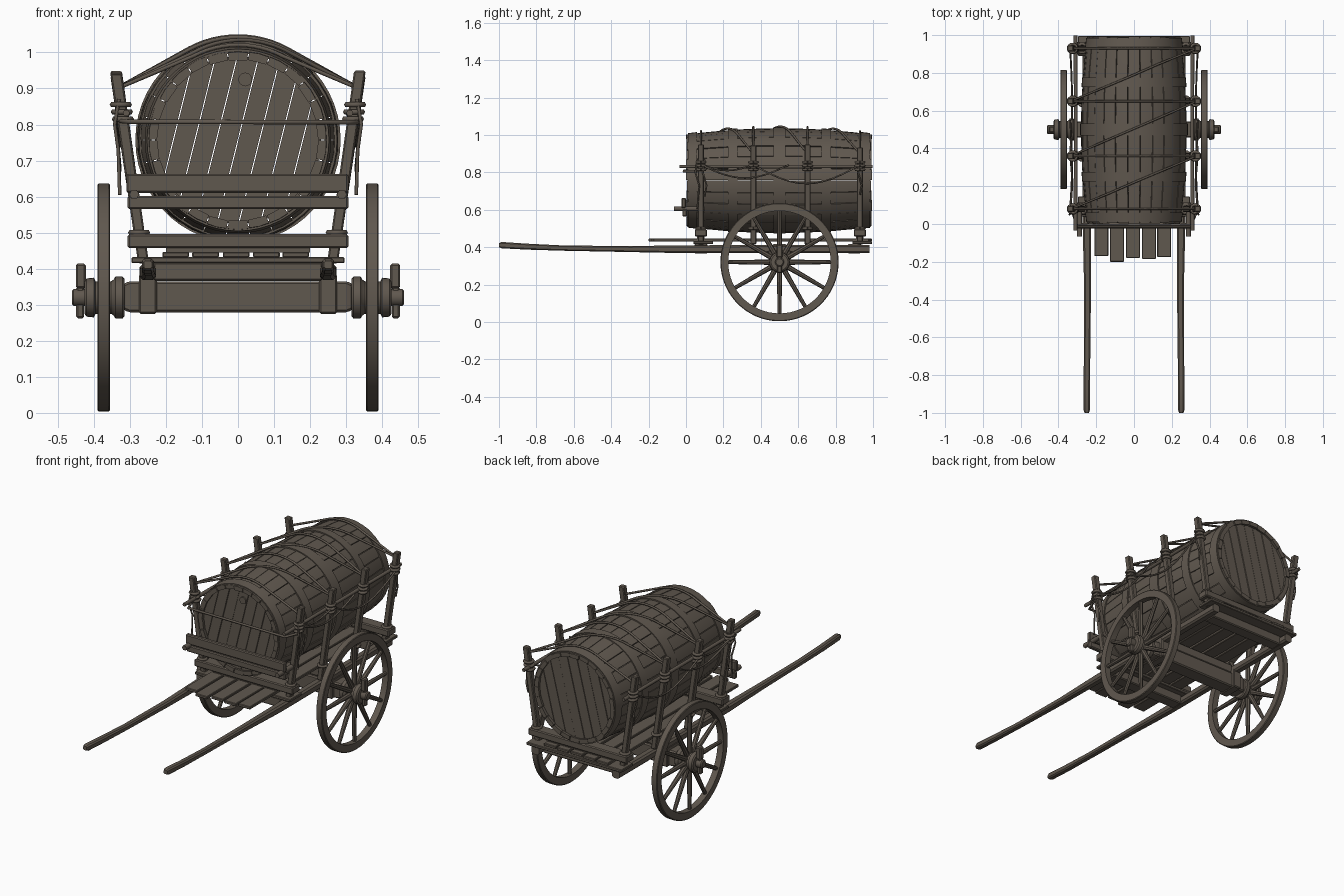
import bpy, bmesh, math, random
from mathutils import Vector, Matrix

if "Cube" in bpy.data.objects:
    bpy.data.objects.remove(bpy.data.objects["Cube"])

random.seed(4)
wood = bpy.data.materials.new("weathered_wood")
wood.diffuse_color = (0.118, 0.098, 0.078, 1)
wood.use_nodes = True
wood.node_tree.nodes["Principled BSDF"].inputs["Base Color"].default_value = wood.diffuse_color
CZ = 0.757          # barrel axis height


def finish(name, bm, smooth=False, bevel=0.0):
    bmesh.ops.recalc_face_normals(bm, faces=bm.faces)
    me = bpy.data.meshes.new(name)
    bm.to_mesh(me)
    bm.free()
    ob = bpy.data.objects.new(name, me)
    bpy.context.collection.objects.link(ob)
    me.materials.append(wood)
    if bevel:
        m = ob.modifiers.new("soft_edges", 'BEVEL')
        m.width, m.segments, m.limit_method = bevel, 1, 'ANGLE'
    if smooth:
        bpy.ops.object.select_all(action='DESELECT')
        ob.select_set(True)
        bpy.context.view_layer.objects.active = ob
        bpy.ops.object.shade_smooth_by_angle(angle=math.radians(35))
    return ob


def loft(bm, rings, closed=False):
    """Skin equal-sized rings of points; cap the ends unless closed."""
    vs = [[bm.verts.new(p) for p in r] for r in rings]
    n = len(vs[0])
    for i in range(len(vs) if closed else len(vs) - 1):
        a, b = vs[i], vs[(i + 1) % len(vs)]
        for j in range(n):
            k = (j + 1) % n
            bm.faces.new((a[j], a[k], b[k], b[j]))
    if not closed:
        bm.faces.new(vs[0])
        bm.faces.new(vs[-1])


def box(name, x, y, z, bevel=0.005):
    bm = bmesh.new()
    loft(bm, [[(x[0], b, c), (x[1], b, c), (x[1], b, d), (x[0], b, d)]
              for b in y for c, d in [z]])
    return finish(name, bm, bevel=bevel)


def lathe_x(bm, profile, centre, n=24, closed=False):
    """Revolve (x, radius) pairs about an x-directed axis."""
    loft(bm, [[(x, centre[0] + r * math.cos(2 * math.pi * j / n),
                centre[1] + r * math.sin(2 * math.pi * j / n)) for j in range(n)]
              for x, r in profile], closed)


def rope(name, pts, r=0.006):
    cu = bpy.data.curves.new(name, 'CURVE')
    cu.dimensions, cu.bevel_depth, cu.bevel_resolution = '3D', r, 1
    cu.use_fill_caps = True
    sp = cu.splines.new('POLY')
    sp.points.add(len(pts) - 1)
    for p, q in zip(sp.points, pts):
        p.co = (*q, 1)
    ob = bpy.data.objects.new(name, cu)
    bpy.context.collection.objects.link(ob)
    cu.materials.append(wood)
    bpy.ops.object.select_all(action='DESELECT')
    ob.select_set(True)
    bpy.context.view_layer.objects.active = ob
    bpy.ops.object.convert(target='MESH')


def radius(y):
    return 0.245 + 0.034 * (1 - (2 * y - 1) ** 2)


# barrel staves, each a curved board
bm = bmesh.new()
N = 26
for i in range(N):
    a0, a1 = 2 * math.pi * (i + 0.025) / N, 2 * math.pi * (i + 0.975) / N
    off, e = random.uniform(-0.002, 0.002), random.uniform(0, 0.008)
    rings = []
    for k in range(11):
        y = e + (0.994 - 2 * e) * k / 10
        r = radius(y) + off
        rings.append([(q * math.cos(a), y, CZ + q * math.sin(a)) for q, a in
                      ((r, a0), (r + 0.001, (a0 + a1) / 2), (r, a1), (r - 0.022, a1), (r - 0.022, a0))])
    loft(bm, rings)
finish("barrel_staves", bm, True)

# barrel hoops
for i, (y, w) in enumerate(((0.035, 0.05), (0.25, 0.05), (0.5, 0.065), (0.75, 0.05), (0.96, 0.05))):
    bm = bmesh.new()
    rings = []
    for yy, o in ((y - w / 2, -0.006), (y - w / 2, 0.006), (y + w / 2, 0.006), (y + w / 2, -0.006)):
        r = radius(yy) + o
        rings.append([(r * math.cos(2 * math.pi * j / 52), yy, CZ + r * math.sin(2 * math.pi * j / 52))
                      for j in range(52)])
    loft(bm, rings, True)
    finish("barrel_hoop_%d" % i, bm, True)

# barrel heads made of slanted boards
for name, y0, y1 in (("front_head", 0.022, 0.045), ("back_head", 0.952, 0.975)):
    bm = bmesh.new()
    R, n, t = 0.232, 8, math.radians(-14)
    for i in range(n):
        a, b = (-R + 2 * R * i / n) + 0.0015, (-R + 2 * R * (i + 1) / n) - 0.0015
        us = [a + (b - a) * k / 5 for k in range(6)]
        h = [math.sqrt(max(R * R - u * u, 1e-5)) for u in us]
        pts = [(u, v) for u, v in zip(us, h)] + [(u, -v) for u, v in zip(us[::-1], h[::-1])]
        j = random.uniform(-0.002, 0.002)
        loft(bm, [[(u * math.cos(t) - v * math.sin(t), y, CZ + u * math.sin(t) + v * math.cos(t))
                   for u, v in pts] for y in (y0 + j, y1 + j)])
    finish(name, bm)

# bung on the front head
bm = bmesh.new()
bmesh.ops.create_cone(bm, cap_ends=True, segments=16, radius1=0.019, radius2=0.019, depth=0.02,
                      matrix=Matrix.Translation((0.02, 0.022, 0.925)) @ Matrix.Rotation(math.pi / 2, 4, 'X'))
finish("bung", bm, True)

# deck planks
for i, (x, y) in enumerate(((-0.173, -0.17), (-0.09, -0.2), (-0.005, -0.18), (0.079, -0.185), (0.16, -0.175))):
    box("deck_plank_%d" % i, (x - 0.037, x + 0.037), (y, 0.985 + random.uniform(-0.01, 0.015)),
        (0.431, 0.447), 0.003)

# cross members: bearers under the barrel, boards under the deck, joists
for i, y in enumerate((0.08, 0.93)):
    box("barrel_bearer_%d" % i, (-0.306, 0.306), (y - 0.033, y + 0.033), (0.457, 0.496))
    box("bearer_packing_%d" % i, (-0.2, 0.2), (y - 0.02, y + 0.02), (0.445, 0.459), 0)
    box("deck_batten_%d" % i, (-0.296, 0.296), (y - 0.04, y + 0.065), (0.416, 0.432), 0.003)
for i, y in enumerate((0.08, 0.5, 0.9)):
    box("joist_%d" % i, (-0.235, 0.235), (y - 0.035, y + 0.035), (0.366, 0.418))
box("front_board_lower", (-0.306, 0.306), (-0.02, 0.005), (0.565, 0.602))
box("front_board_upper", (-0.31, 0.306), (-0.025, 0.0), (0.61, 0.663))

# axle
bm = bmesh.new()
loft(bm, [[(x, 0.5 - s, 0.322 - s), (x, 0.5 + s, 0.322 - s), (x, 0.5 + s, 0.322 + s), (x, 0.5 - s, 0.322 + s)]
          for x, s in ((-0.325, 0.03), (-0.305, 0.043), (0.305, 0.043), (0.325, 0.03))])
finish("axle_beam", bm, bevel=0.006)

stake_y = (0.08, 0.36, 0.65, 0.93)
for s, side in ((-1, "left"), (1, "right")):
    # wheel rim with rectangular section
    bm = bmesh.new()
    c = (0.5, 0.32)
    lathe_x(bm, [(s * 0.355, 0.274), (s * 0.355, 0.312), (s * 0.358, 0.316), (s * 0.387, 0.316),
                 (s * 0.39, 0.312), (s * 0.39, 0.274)], c, 60, True)
    finish(side + "_wheel_rim", bm, True)
    # wheel spokes
    bm = bmesh.new()
    for i in range(12):
        a = math.pi / 2 + i * math.pi / 6
        d, p = Vector((0, math.cos(a), math.sin(a))), Vector((0, -math.sin(a), math.cos(a)))
        o, ux = Vector((s * 0.372, 0.5, 0.32)), Vector((1, 0, 0))
        loft(bm, [[o + d * r + p * (w * math.cos(q)) + ux * (w * math.sin(q))
                   for q in [math.pi * k / 4 for k in range(8)]]
                  for r, w in ((0.03, 0.015), (0.1, 0.0135), (0.28, 0.01))])
    finish(side + "_wheel_spokes", bm, True)
    # hub with collars and axle end
    bm = bmesh.new()
    lathe_x(bm, [(s * x, r) for x, r in (
        (0.29, 0.028), (0.315, 0.028), (0.315, 0.052), (0.32, 0.058), (0.34, 0.058), (0.345, 0.05),
        (0.352, 0.045), (0.395, 0.045), (0.4, 0.055), (0.42, 0.053), (0.426, 0.045), (0.426, 0.024),
        (0.456, 0.024), (0.461, 0.018))], c)
    finish(side + "_wheel_hub", bm, True)
    box(side + "_linchpin", (s * 0.438 - 0.011, s * 0.438 + 0.011), (0.487, 0.513), (0.262, 0.35))
    box(side + "_linchpin_head", (s * 0.436 - 0.014, s * 0.436 + 0.014), (0.484, 0.516), (0.345, 0.414))
    box(side + "_axle_block", (s * 0.25 - 0.025, s * 0.25 + 0.025), (0.44, 0.56), (0.275, 0.385))

    # shaft, gently curved up at the front
    bm = bmesh.new()
    loft(bm, [[(s * x + u * w, y, z + v * h) for u, v in
               ((-1, -.6), (-.6, -1), (.6, -1), (1, -.6), (1, .6), (.6, 1), (-.6, 1), (-1, .6))]
              for y, x, z, w, h in ((-1.0, 0.25, 0.411, 0.011, 0.011), (-0.985, 0.25, 0.411, 0.017, 0.017),
                                    (-0.85, 0.25, 0.403, 0.017, 0.016), (-0.65, 0.248, 0.395, 0.017, 0.014),
                                    (-0.3, 0.246, 0.39, 0.019, 0.016), (0.0, 0.25, 0.389, 0.022, 0.021),
                                    (0.98, 0.25, 0.391, 0.023, 0.022))])
    finish(side + "_shaft", bm, True)

    # leaning side stakes with rope lashings
    for i, y in enumerate(stake_y):
        bm = bmesh.new()
        top = 0.945 + random.uniform(-0.012, 0.005)
        loft(bm, [[(s * x - w, y - 0.016, z), (s * x + w, y - 0.016, z), (s * x + w, y + 0.016, z),
                   (s * x - w, y + 0.016, z)] for x, z, w in ((0.262, 0.415, 0.015), (0.338, top, 0.016))])
        finish("%s_stake_%d" % (side, i), bm, bevel=0.004)
        for z in (0.5, 0.815, 0.835, 0.855):
            x = s * (0.262 + (z - 0.415) * 0.143)
            rope("%s_lashing_%d" % (side, i), [(x + 0.023 * math.cos(q), y + 0.023 * math.sin(q), z)
                 for q in [2 * math.pi * k / 10 for k in range(11)]], 0.008)

    # side rail, pegs and hanging ropes
    rope(side + "_side_rail", [(s * 0.31, -0.035, 0.832), (s * 0.308, 0.5, 0.83), (s * 0.31, 0.998, 0.832)], 0.01)
    rope(side + "_front_peg", [(s * 0.288, -0.065, 0.606), (s * 0.288, 0.1, 0.606)], 0.014)
    for i, (ya, yb, dip) in enumerate(((0.08, 0.55, 0.07), (0.36, 0.93, 0.1), (0.08, 0.36, 0.03))):
        rope("%s_hanging_rope_%d" % (side, i),
             [(s * (0.338 - 0.01 * math.sin(math.pi * t)), ya + (yb - ya) * t, 0.84 - dip * math.sin(math.pi * t))
              for t in [k / 12 for k in range(13)]], 0.005)
    for i, (y, z) in enumerate(((0.06, 0.605), (0.1, 0.67), (0.93, 0.68))):
        rope("%s_rope_tail_%d" % (side, i), [(s * 0.33, y, 0.87), (s * 0.342, y - 0.01, 0.8),
             (s * 0.332, y + 0.01, 0.73), (s * 0.328, y, z)], 0.005)


# ropes lashed across the barrel, straight and diagonal
def over(name, ya, yb):
    pts = [(-0.335, ya, 0.9)]
    for k in range(13):
        a = math.radians(118 - 56 * k / 12)
        t = 0.5 - 0.5 * math.cos(a) / math.cos(math.radians(118)) * 0.4
        y = ya + (yb - ya) * t
        r = radius(y) + 0.009
        pts.append((r * math.cos(a), y, CZ + r * math.sin(a)))
    rope(name, pts + [(0.335, yb, 0.9)], 0.006)


for i, y in enumerate(stake_y):
    over("cross_rope_%d" % i, y, y)
    if i < 3:
        over("diagonal_rope_%d" % i, y, stake_y[i + 1])
rope("front_rope", [(-0.325, 0.06, 0.81), (-0.3, -0.012, 0.808), (0.3, -0.012, 0.806), (0.33, 0.06, 0.806)], 0.007)
